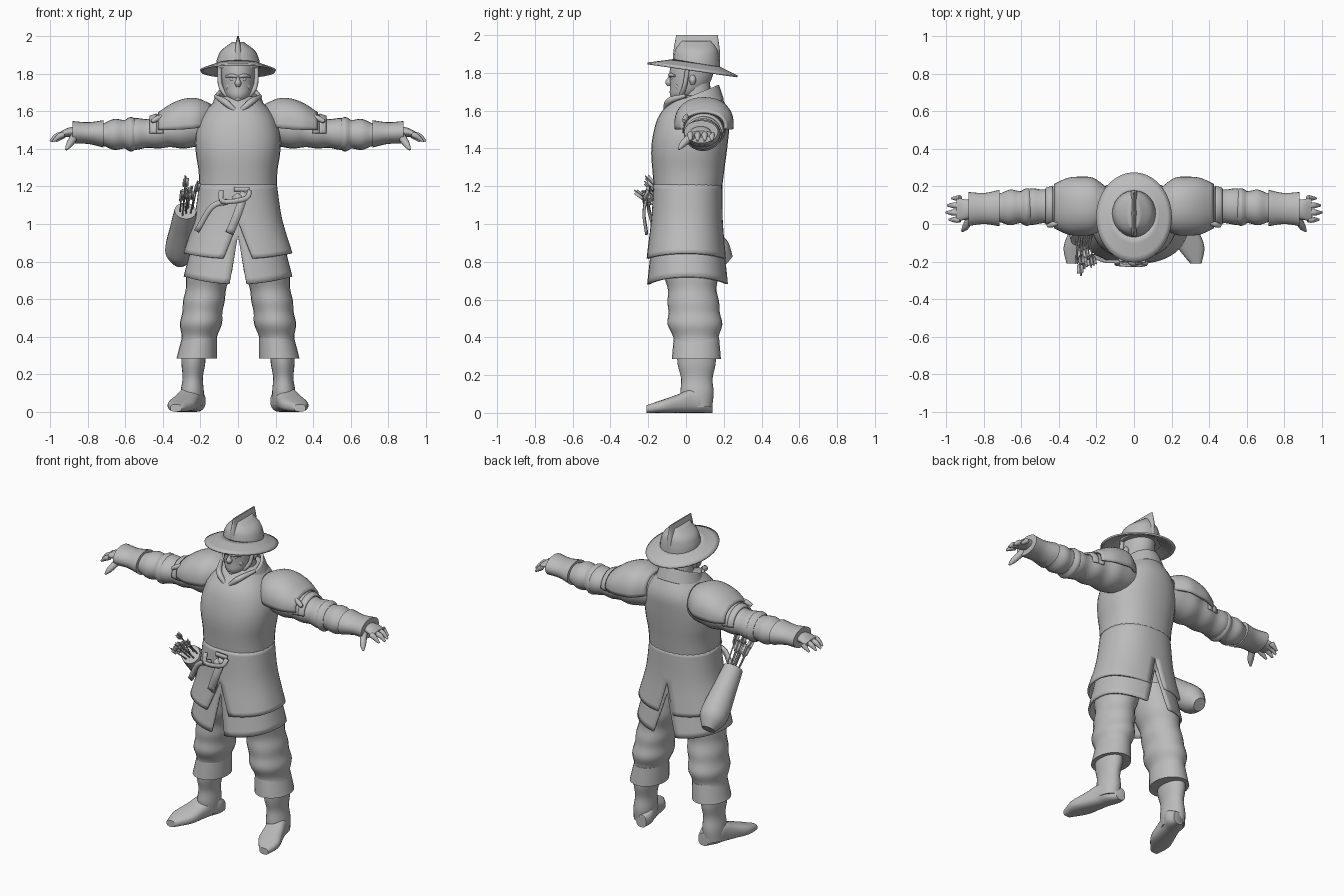
import bpy, bmesh, random
from math import sin, cos, radians, copysign, tau
from mathutils import Vector

random.seed(4)
cube = bpy.data.objects.get("Cube")
if cube:
    bpy.data.objects.remove(cube, do_unlink=True)

shade = (0.5, 0.5, 0.5, 1)
grey = bpy.data.materials.new("plain grey")
grey.use_nodes = True
grey.diffuse_color = shade
grey.node_tree.nodes["Principled BSDF"].inputs["Base Color"].default_value = shade


def spread(keys, t):
    """Smooth value at t along evenly spaced keys, numbers or points."""
    keys = [Vector(key) if isinstance(key, tuple) else key for key in keys]
    place = t * (len(keys) - 1)
    i = min(int(place), len(keys) - 2)
    f = place - i
    a, b = keys[i], keys[i + 1]
    before = keys[i - 1] if i else a + a - b
    after = keys[i + 2] if i + 2 < len(keys) else b + b - a
    bend = before * 2 - a * 5 + b * 4 - after
    twist = (a - b) * 3 + after - before
    return a + (b - before + bend * f + twist * f * f) * (f / 2)


def finish(name, bm, mirror=False, thick=0):
    """Turn a bmesh into a smooth shaded object with its modifiers."""
    bmesh.ops.recalc_face_normals(bm, faces=bm.faces)
    mesh = bpy.data.meshes.new(name)
    bm.to_mesh(mesh)
    bm.free()
    mesh.materials.append(grey)
    part = bpy.data.objects.new(name, mesh)
    bpy.context.collection.objects.link(part)
    bpy.ops.object.select_all(action='DESELECT')
    bpy.context.view_layer.objects.active = part
    part.select_set(True)
    bpy.ops.object.shade_smooth_by_angle(angle=radians(50))
    if mirror:
        part.modifiers.new("mirror", 'MIRROR')
    if thick:
        wall = part.modifiers.new("thickness", 'SOLIDIFY')
        wall.thickness, wall.offset = thick, -1


def skin(bm, rows, closed, cap):
    """Join rows of points with quads."""
    rows = [[bm.verts.new(point) for point in row] for row in rows]
    for low, high in zip(rows, rows[1:]):
        for k in range(len(low) if closed else len(low) - 1):
            j = (k + 1) % len(low)
            bm.faces.new((low[k], low[j], high[j], high[k]))
    if cap:
        bm.faces.new(rows[0])
        bm.faces.new(rows[-1])


def loft(name, spine, widths, depths, axis='z', arc=(0, 360), slits=None, power=2, tilt=0, lift=0,
         folds=0, crease=0, grounded=False, cap=True, steps=16, sides=24, **extras):
    """Ellipse sections along a spine, each square to one world axis."""
    along = 'xyz'.index(axis)
    u, v = [i for i in range(3) if i != along]
    rows = []
    for step in range(steps + 1):
        t = step / steps
        centre = spread(spine, t)
        swell = 1 + crease * t * sin(tau * folds * t)
        wide, deep = spread(widths, t) * swell, spread(depths, t) * swell
        if grounded:
            centre.z = deep
        first, last = arc
        if slits:
            opening = max(0, t * 2 - 1)
            first, last = slits[0] * opening - 90, 90 - slits[1] * opening
        closed = last - first == 360
        row = []
        for k in range(sides if closed else sides + 1):
            angle = radians(first + (last - first) * k / sides)
            c, s = [copysign(abs(w) ** (2 / power), w) for w in (cos(angle), sin(angle))]
            point = centre.copy()
            point[u] += wide * c
            point[v] += deep * s
            point[along] += tilt * deep * s + lift * t * c * c
            row.append(point)
        rows.append(row)
    bm = bmesh.new()
    skin(bm, rows, closed, cap and closed)
    finish(name, bm, **extras)


def tube(name, path, radii, steps=10, sides=10, **extras):
    """Round section square to a curved path."""
    rows = []
    for step in range(steps + 1):
        t = step / steps
        ahead = spread(path, min(t + .01, 1)) - spread(path, max(t - .01, 0))
        turn = ahead.to_track_quat('Z', 'Y')
        rows.append([spread(path, t) + turn @ Vector((cos(tau * k / sides), sin(tau * k / sides), 0))
                     * spread(radii, t) for k in range(sides)])
    bm = bmesh.new()
    skin(bm, rows, True, True)
    finish(name, bm, **extras)


def strap(name, path, width, steps=10):
    """Flat ribbon that faces the front."""
    rows = []
    for step in range(steps + 1):
        t = step / steps
        ahead = spread(path, min(t + .01, 1)) - spread(path, max(t - .01, 0))
        side = Vector((ahead.z, 0, -ahead.x)).normalized() * width / 2
        rows.append((spread(path, t) - side, spread(path, t) + side))
    bm = bmesh.new()
    skin(bm, rows, False, False)
    finish(name, bm, thick=.015)


# Coat: breastplate, two slit skirts, standing collar
loft("cuirass", [(0, .01, 1.185), (0, .02, 1.43), (0, .065, 1.68)], (.207, .21, .225, .225, .19, .1),
     (.18, .19, .2, .2, .185, .12), power=2.3, sides=32)
loft("outer_skirt", [(0, .01, 1.21), (0, 0, .815)], (.207, .235, .29), (.182, .19, .213),
     slits=(13, 8), power=2.3, lift=.03, mirror=True, thick=.012)
loft("under_skirt", [(0, .005, 1.2), (0, .01, .68)], (.19, .23, .29), (.16, .185, .217),
     slits=(7, 13), power=2.3, lift=.04, mirror=True, thick=.012)
loft("collar", [(0, .05, 1.6), (0, .045, 1.685)], (.15, .12), (.15, .13), tilt=.4, cap=False, thick=.02)
tube("collar_fold", [(.12, 0, 1.68), (.07, -.09, 1.65), (0, -.11, 1.59)], (.01, .018, .01), mirror=True)

# Head and face
loft("neck", [(0, .06, 1.58), (0, .05, 1.76)], (.08, .07), (.085, .075))
loft("head", [(0, -.04, 1.645), (0, .015, 1.73), (0, .035, 1.85)], (.025, .065, .082, .09, .092),
     (.025, .075, .1, .115, .115))
loft("nose", [(0, -.075, 1.79), (0, -.09, 1.73)], (.008, .01, .018, .01), (.01, .02, .025, .01), sides=12)
tube("brow", [(.005, -.085, 1.785), (.035, -.083, 1.79), (.065, -.06, 1.785)], (.008, .01, .006), mirror=True)
tube("eye", [(.02, -.077, 1.77), (.045, -.07, 1.77)], (.003, .008, .003), mirror=True)
tube("cheek", [(.045, -.06, 1.75), (.06, -.035, 1.71)], (.006, .013, .008), mirror=True)
tube("ear", [(.09, .035, 1.79), (.09, .035, 1.735)], (.008, .02, .008), mirror=True)
for name, height, radius in ("upper_lip", 1.706, .006), ("lower_lip", 1.694, .007), ("chin", 1.667, .016):
    tube(name, [(side * .026, abs(side) * .012 - .082 + radius, height) for side in (-1, 0, 1)],
         (.003, radius, .003))
tube("chin_strap", [(.098, .01, 1.84), (.088, -.01, 1.72), (0, -.05, 1.638)], (.012, .013), mirror=True)

# Brimmed helmet, tipped backward, with a flat topped comb
loft("helmet_brim", [(0, .035, 1.82), (0, .05, 1.855)], (.202, .11), (.24, .12), tilt=-.145, cap=False,
     steps=4, sides=36, thick=.01)
loft("helmet_dome", [(0, .055, 1.83), (0, .055, 1.97)], (.118, .112, .09, .03), (.125, .122, .112, .08))
loft("helmet_comb", [(0, .055, 1.83), (0, .058, 2)], (.03, .025, .004), (.126, .123, .11), power=3)

# Sleeves, shoulder plates, cuffs
loft("sleeve", [(.13, .1, 1.53), (.45, .095, 1.485), (.75, .085, 1.475)], (.09, .112, .1, .093, .09, .08),
     (.1, .105, .085, .08, .08, .06), axis='x', folds=5, crease=.09, steps=40, mirror=True)
loft("shoulder_plate", [(.145, .095, 1.54), (.425, .095, 1.515)], (.1, .15, .157, .15, .118),
     (.1, .135, .14, .12, .08), axis='x', arc=(-8, 188), power=2.2, mirror=True, thick=.014)
for i in range(2):
    start, radius = .4 + i * .035, .115 - i * .006
    loft("arm_lame", [(start, .095, 1.49), (start + .035, .095, 1.49)], (radius, radius * .9),
         (radius * .9, radius * .8), axis='x', arc=(-5, 185), steps=3, mirror=True, thick=.012)
tube("arm_buckle", [(.405, .005, 1.575), (.46, -.01, 1.545)], (.01, .015, .01), mirror=True)
loft("elbow_band", [(.54, .09, 1.478), (.6, .09, 1.478)], (.088, .1, .088), (.078, .092, .078), axis='x',
     mirror=True)
loft("cuff", [(.715, .085, 1.48), (.88, .08, 1.488)], (.097, .083, .09), (.073, .058, .06), axis='x',
     mirror=True)

# Hands
loft("palm", [(.84, .08, 1.488), (.9, .077, 1.489), (.945, .077, 1.475)], (.045, .064), (.032, .017), axis='x',
     mirror=True)
for i, reach in enumerate((.97, .993, 1, .985)):
    across = .137 - .038 * i
    tube("finger", [(.925, across, 1.478), (reach - .035, across, 1.468), (reach, across, 1.44)],
         (.015, .016, .006), mirror=True)
tube("thumb", [(.865, .04, 1.475), (.897, -.015, 1.425), (.915, -.038, 1.396)], (.022, .018, .006), mirror=True)

# Breeches gathered below the knee, boots
loft("breeches", [(.12, .01, .9), (.175, .035, .63), (.21, .055, .37)], (.11, .12, .108, .11, .095),
     (.13, .145, .13, .142, .12), folds=4, crease=.05, steps=32, mirror=True)
loft("breeches_cuff", [(.205, .055, .4), (.22, .055, .285)], (.092, .1, .107), (.12, .125, .13), mirror=True)
loft("boot_shaft", [(.235, .055, .33), (.247, .06, .03)], (.066, .063, .054, .062, .06),
     (.104, .1, .083, .088, .078), mirror=True)
loft("shoe", [(.22, .14, 0), (.265, 0, 0), (.33, -.21, 0)], (.035, .065, .063, .068, .072, .03),
     (.04, .058, .065, .05, .035, .02), axis='y', power=2.6, grounded=True, mirror=True)

# Knotted belt straps
strap("belt_end", [(-.055, -.2, 1.12), (-.14, -.207, 1.09), (-.22, -.175, .96)], .03)
strap("belt_tail", [(.035, -.212, 1.17), (0, -.23, 1.06), (-.045, -.216, .95)], .045)
strap("belt_bow", [(-.09, -.205, 1.18), (-.08, -.225, 1.12), (.04, -.228, 1.135), (.065, -.21, 1.18)], .025)
strap("belt_loop", [(-.02, -.2, 1.185), (.06, -.208, 1.185)], .025)
tube("belt_knot", [(-.03, -.2, 1.13), (.03, -.2, 1.145)], (.012, .028, .012))

# Quiver and arrows on the right hip
base, mouth = Vector((-.312, .22, .8)), Vector((-.28, -.08, 1.07))
way = (mouth - base).normalized()
turn = way.to_track_quat('Z', 'Y')
tube("quiver", [tuple(base), tuple(mouth)], (.04, .08, .083, .077, .07, .065, .058), steps=18, sides=20)
for i in range(9):
    offset = turn @ Vector((cos(i * 2.4), sin(i * 2.4), 0)) * .012 * i ** .5
    lean = way + offset * 3
    tip = mouth + offset + lean * random.uniform(.16, .23)
    tube("arrow_shaft", [tuple(mouth + offset - way * .1), tuple(tip)], (.004, .004), steps=1, sides=6)
    bm = bmesh.new()
    for vane in range(3):
        out = turn @ Vector((cos(tau * vane / 3 + i), sin(tau * vane / 3 + i), 0)) * .018
        corners = lean * -.085, lean * -.065 + out, lean * -.01 + out, lean * -.015
        bm.faces.new([bm.verts.new(tip + corner) for corner in corners])
    finish("arrow_fletching", bm, thick=.003)
